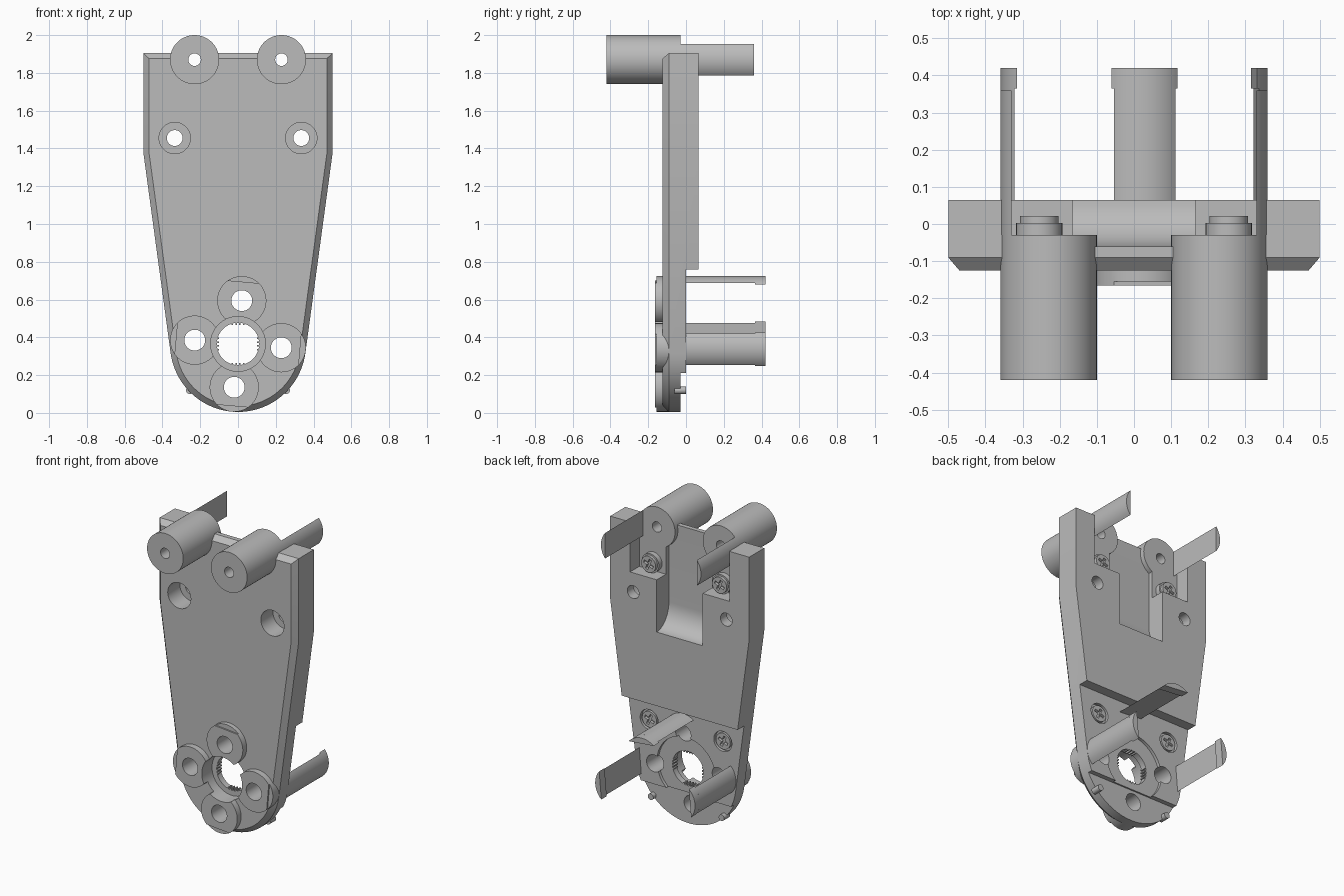
import bpy
import bmesh
from math import sin, cos, radians, acos, pi

cube = bpy.data.objects.get("Cube")
if cube:
    bpy.data.objects.remove(cube, do_unlink=True)

grey = bpy.data.materials.new("plain_grey")
grey.use_nodes = True
grey.diffuse_color = (0.5, 0.5, 0.5, 1)
grey.node_tree.nodes["Principled BSDF"].inputs["Base Color"].default_value = grey.diffuse_color


def loft(name, sections):
    """Skin matching (x, z) outlines, each given with its y position."""
    bm = bmesh.new()
    rings = [[bm.verts.new((x, y, z)) for x, z in pts] for y, pts in sections]
    for a, b in zip(rings, rings[1:]):
        for i in range(len(a)):
            j = (i + 1) % len(a)
            bm.faces.new((a[i], a[j], b[j], b[i]))
    bm.faces.new(rings[0])
    bm.faces.new(rings[-1])
    bmesh.ops.recalc_face_normals(bm, faces=bm.faces)
    mesh = bpy.data.meshes.new(name)
    bm.to_mesh(mesh)
    bm.free()
    mesh.materials.append(grey)
    ob = bpy.data.objects.new(name, mesh)
    bpy.context.collection.objects.link(ob)
    return ob


def prism(name, pts, y0, y1):
    return loft(name, [(y0, pts), (y1, pts)])


def circle(x, z, r, n=64):
    return [(x + r * cos(2 * pi * i / n), z + r * sin(2 * pi * i / n)) for i in range(n)]


def disc(name, x, z, r, y0, y1):
    return prism(name, circle(x, z, r), y0, y1)


def rect(x0, x1, z0, z1):
    return [(x0, z0), (x1, z0), (x1, z1), (x0, z1)]


def turned(pts, angle, cx=0, cz=0):
    c, s = cos(angle), sin(angle)
    return [(cx + x * c - z * s, cz + x * s + z * c) for x, z in pts]


def segment(chord, r):
    """Slice of a circle lying beyond a chord, facing +x."""
    a = acos(chord / r)
    return [(r * cos(-a + a * i / 8), r * sin(-a + a * i / 8)) for i in range(17)]


def combine(ob, others, operation):
    for other in others:
        other.hide_render = True
        mod = ob.modifiers.new("cut", 'BOOLEAN')
        mod.operation, mod.solver, mod.object = operation, 'EXACT', other
    mesh = bpy.data.meshes.new_from_object(
        ob.evaluated_get(bpy.context.evaluated_depsgraph_get()))
    ob.modifiers.clear()
    ob.data = mesh
    for other in others:
        bpy.data.objects.remove(other, do_unlink=True)
    return ob


HUB_Z, REACH, R = 0.365, 0.23, 0.13
boss_angles = [radians(a - 5) for a in (90, 180, 0, 270)]
boss_places = [(REACH * cos(a), HUB_Z + REACH * sin(a)) for a in boss_angles]


# Tapered plate with a chamfered front edge and round lower end
def outline(inset):
    r = 0.36 - inset
    arc = [radians(-188 + 8 + 196 * i / 48 - 8) for i in range(49)]
    arc = [radians(188 + 164 * i / 48) for i in range(49)]
    low = [(r * cos(a), HUB_Z + r * sin(a)) for a in arc]
    w, top = 0.5 - inset, 1.905 - inset
    return low + [(w, 1.37), (w, top), (-w, top), (-w, 1.37)]


plate = loft("plate", [(-0.125, outline(0.03)), (-0.09, outline(0)), (0.065, outline(0))])

# Stepped back of the lower end
cuts = [prism("cut", rect(-1, 1, -1, 0.76), 0, 1),
        prism("cut", rect(-1, 1, -1, 0.21), -0.03, 0.9)]

# Back slot with a curved lower ramp
ramp = [(0.2, 1.24), (0.065, 1.24)]
ramp += [(0.065 - 0.125 * sin(a), 1.24 + 0.15 * (1 - cos(a)))
         for a in [pi / 2 * i / 12 for i in range(1, 13)]]
ramp += [(-0.06, 2.1), (0.2, 2.1)]
slot = loft("cut", [(-0.165, ramp), (0.165, ramp)])
for v in slot.data.vertices:
    v.co = (v.co.y, v.co.x, v.co.z)
slot.data.flip_normals()
cuts.append(slot)

# Side pockets and counterbored holes
for s in (-1, 1):
    xs = sorted((s * 0.16, s * 0.357))
    cuts += [prism("cut", rect(*xs, 1.58, 2.2), -0.03, 0.3),
             disc("cut", s * 0.335, 1.455, 0.083, -0.3, 0.0),
             disc("cut", s * 0.335, 1.455, 0.042, -0.4, 0.4)]
combine(plate, cuts, 'DIFFERENCE')

# Front bosses, joined to the plate, then drilled
bosses = [disc("boss", x, z, R, -0.165, -0.035) for x, z in boss_places]
combine(plate, bosses, 'UNION')
cuts = [disc("cut", 0, HUB_Z, 0.145, -0.4, -0.06),
        disc("cut", 0, HUB_Z, 0.112, -0.5, 0.5),
        disc("cut", 0, HUB_Z, 0.21, -0.02, 0.4)]
for a, (x, z) in zip(boss_angles, boss_places):
    cuts.append(disc("cut", x, z, 0.055, -0.45, 0.45))
    cuts.append(prism("cut", turned(rect(0.33, 0.5, -0.14, 0.14), a, 0, HUB_Z), -0.3, -0.155))
for s in (-1, 1):
    cuts.append(disc("cut", s * REACH, 1.87, 0.033, -0.6, 0.6))
    cuts.append(disc("cut", s * 0.265, 0.62, 0.065, -0.02, 0.3))
combine(plate, cuts, 'DIFFERENCE')

# Small teeth inside the hub hole
for k in range(4):
    for off in (-0.03, -0.01, 0.01, 0.03):
        prism("hub_tooth", turned(rect(0.1, 0.116, off - 0.004, off + 0.004), k * pi / 2, 0, HUB_Z),
              -0.06, -0.02)


# Cross-head screw
def screw(x, z, y0, y1):
    head = disc("screw_head", x, z, 0.052, y0, y1)
    bars = [prism("cut", turned(rect(-0.035, 0.035, -0.009, 0.009), a, x, z), y1 - 0.02, y1 + 0.1)
            for a in (0.4, 0.4 + pi / 2)]
    return combine(head, bars, 'DIFFERENCE')


smooth = [plate]
for s in (-1, 1):
    # Upper posts with their rear tangs
    post = disc("upper_post", s * REACH, 1.87, R, -0.42, -0.03)
    combine(post, [disc("cut", s * REACH, 1.87, 0.033, -0.6, 0.6)], 'DIFFERENCE')
    tang = prism("upper_tang", turned(segment(0.1, R), 0 if s > 0 else pi, s * REACH, 1.87),
                 -0.03, 0.36)
    pad = disc("screw_pad", s * 0.255, 1.64, 0.062, -0.035, 0.003)
    smooth += [post, tang, pad, screw(s * 0.255, 1.64, 0.0, 0.022),
               screw(s * 0.265, 0.62, -0.025, -0.002),
               disc("edge_pin", s * 0.255, 0.12, 0.02, -0.06, 0.0)]

# Lower tangs on three of the bosses
for a, (x, z) in list(zip(boss_angles, boss_places))[:3]:
    smooth.append(prism("lower_tang", turned(segment(0.1, R), a, x, z), -0.05, 0.37))
    smooth.append(prism("tang_tip", turned(segment(0.094, R), a, x, z), 0.365, 0.42))

bpy.ops.object.select_all(action='DESELECT')
for ob in smooth:
    ob.select_set(True)
bpy.context.view_layer.objects.active = plate
bpy.ops.object.shade_smooth_by_angle(angle=radians(25))
